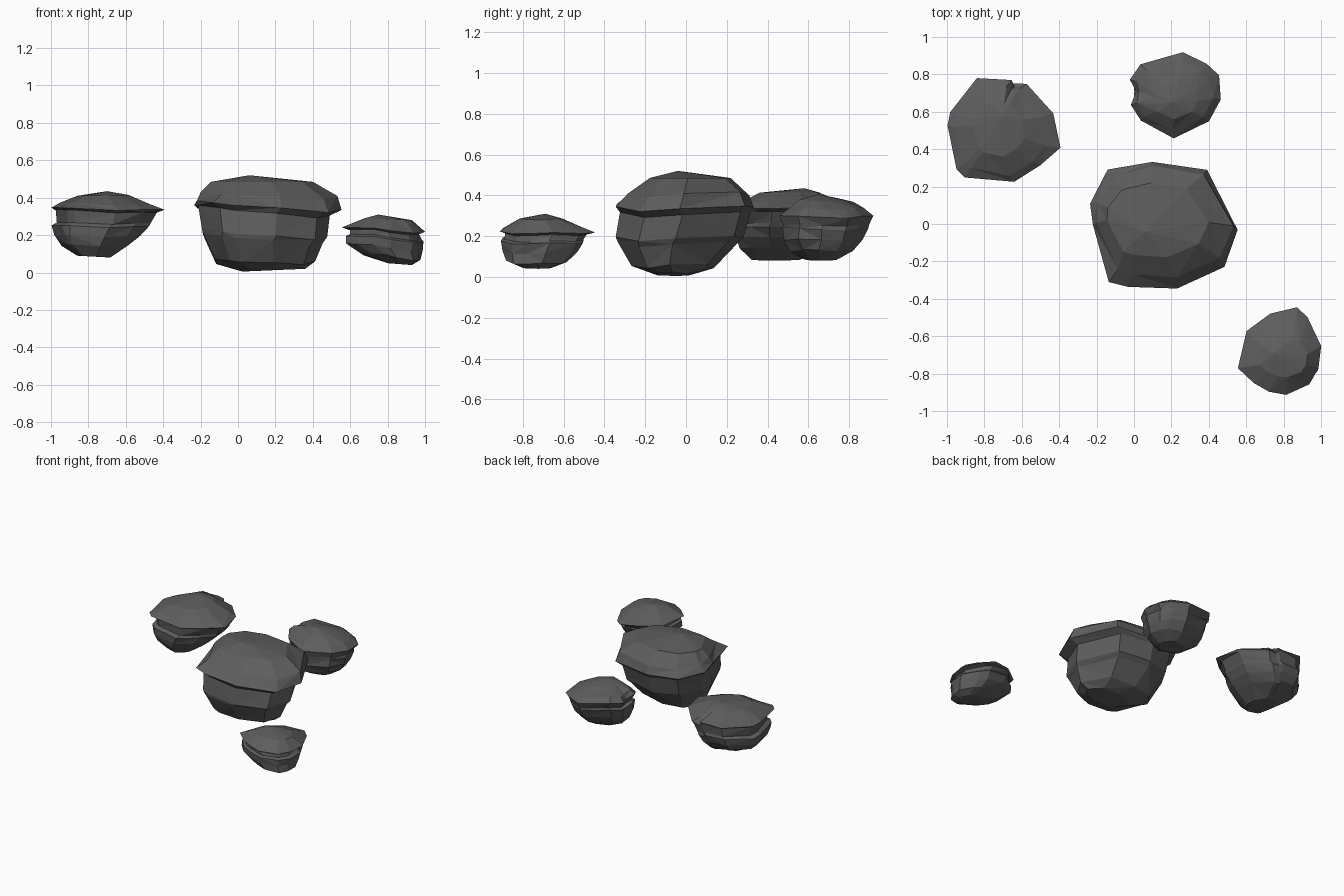
import bpy, bmesh, math, random

stone = bpy.data.materials.new("dark grey stone")
stone.diffuse_color = (0.11, 0.11, 0.11, 1)


def rock(name, outline, rows, cap, widest, seed, rough=0.012):
    """Stack a plan outline in layers; each row is (x0, z at x0, x1, z at x1, y0, y1).
    Rows away from the widest one are blended towards a rounder shape."""
    rng = random.Random(seed)
    xs, ys = [p[0] for p in outline], [p[1] for p in outline]
    unit = [(2 * (x - min(xs)) / (max(xs) - min(xs)) - 1,
             2 * (y - min(ys)) / (max(ys) - min(ys)) - 1) for x, y in outline]
    n = len(unit)
    bm = bmesh.new()
    rings = []
    # shared wobble for each corner, so the strata stay coherent
    wave = [rng.uniform(-rough, rough) for _ in range(n)]
    for i, (x0, z0, x1, z1, y0, y1) in enumerate(rows):
        edge = i in (0, len(rows) - 1)
        ring = []
        for (u, v), w in zip(unit, wave):
            t = 0.0 if i == widest else 0.6
            k = 1 - t + t / math.hypot(u, v)
            u, v = u * k, v * k
            j = 0.0 if edge else rng.uniform(-0.005, 0.005)
            ring.append(bm.verts.new((
                (x0 + x1) / 2 + u * (x1 - x0) / 2 + j,
                (y0 + y1) / 2 + v * (y1 - y0) / 2 - j,
                (z0 + z1) / 2 + u * (z1 - z0) / 2 + (0 if edge else w))))
        rings.append(ring)
    # sides
    for a, b in zip(rings, rings[1:]):
        for i in range(n):
            k = (i + 1) % n
            q = [a[i], a[k], b[k], b[i]]
            s = rng.randint(0, 1)
            bm.faces.new((q[s], q[s + 1], q[s + 2]))
            bm.faces.new((q[s], q[s + 2], q[(s + 3) % 4]))
    # bottom and peaked top
    bm.faces.new(rings[0])
    peak = bm.verts.new(cap)
    for i in range(n):
        bm.faces.new((rings[-1][i], rings[-1][(i + 1) % n], peak))
    bmesh.ops.recalc_face_normals(bm, faces=bm.faces)
    me = bpy.data.meshes.new(name)
    bm.to_mesh(me)
    bm.free()
    me.materials.append(stone)
    bpy.context.collection.objects.link(bpy.data.objects.new(name, me))


# large middle boulder
rock("large_rock",
     [(.1, .33), (.39, .29), (.55, -.03), (.48, -.23), (.23, -.35), (-.035, -.34),
      (-.13, -.32), (-.217, -.01), (-.238, .11), (-.14, .29)],
     [(.02, .005, .36, .02, -.15, .03), (-.13, .06, .41, .05, -.27, .14),
      (-.19, .20, .45, .15, -.34, .25), (-.20, .22, .48, .18, -.35, .28),
      (-.22, .35, .495, .295, -.325, .32), (-.238, .375, .55, .325, -.345, .33),
      (-.21, .42, .53, .40, -.29, .31), (-.15, .485, .40, .485, -.18, .22)],
     (.06, -.04, .52), 5, 1, .018)

# flat rock at the back left
rock("left_rock",
     [(-.84, .78), (-.655, .77), (-.64, .735), (-.575, .75), (-.43, .59), (-.39, .405),
      (-.5, .315), (-.645, .23), (-.905, .25), (-.945, .29), (-1, .53), (-.985, .6)],
     [(-.86, .09, -.68, .08, .32, .56), (-.95, .15, -.58, .14, .26, .71),
      (-.985, .2, -.51, .19, .24, .75), (-1, .25, -.47, .24, .24, .77),
      (-.97, .265, -.46, .26, .26, .76), (-.98, .335, -.42, .315, .25, .77),
      (-1, .345, -.39, .33, .23, .78), (-.96, .37, -.46, .36, .26, .74),
      (-.86, .41, -.58, .415, .36, .66)],
     (-.7, .58, .435), 6, 2)

# round rock behind the boulder
rock("back_rock",
     [(.265, .915), (.385, .86), (.45, .8), (.46, .67), (.4, .55), (.21, .46),
      (.04, .55), (-.02, .64), (.01, .71), (-.02, .77), (.04, .85)],
     [(.12, .09, .32, .08, .58, .74), (.03, .14, .4, .13, .51, .82),
      (0, .2, .43, .18, .48, .87), (-.01, .27, .44, .23, .47, .9),
      (.01, .28, .44, .25, .48, .9), (-.02, .33, .46, .29, .46, .915),
      (.01, .36, .42, .33, .5, .88), (.1, .39, .34, .37, .56, .77)],
     (.2, .65, .405), 5, 3)

# small rock at the front right
rock("front_rock",
     [(.875, -.45), (.93, -.5), (.998, -.65), (.985, -.77), (.94, -.86), (.815, -.915),
      (.725, -.9), (.64, -.85), (.56, -.775), (.6, -.57), (.725, -.475)],
     [(.8, .05, .93, .04, -.8, -.66), (.65, .1, .98, .07, -.88, -.58),
      (.57, .15, .985, .12, -.9, -.52), (.57, .19, .995, .17, -.905, -.49),
      (.59, .2, .98, .18, -.89, -.5), (.59, .225, .97, .21, -.89, -.48),
      (.56, .235, .998, .22, -.915, -.45), (.67, .29, .93, .28, -.82, -.6)],
     (.75, -.69, .31), 6, 4)
